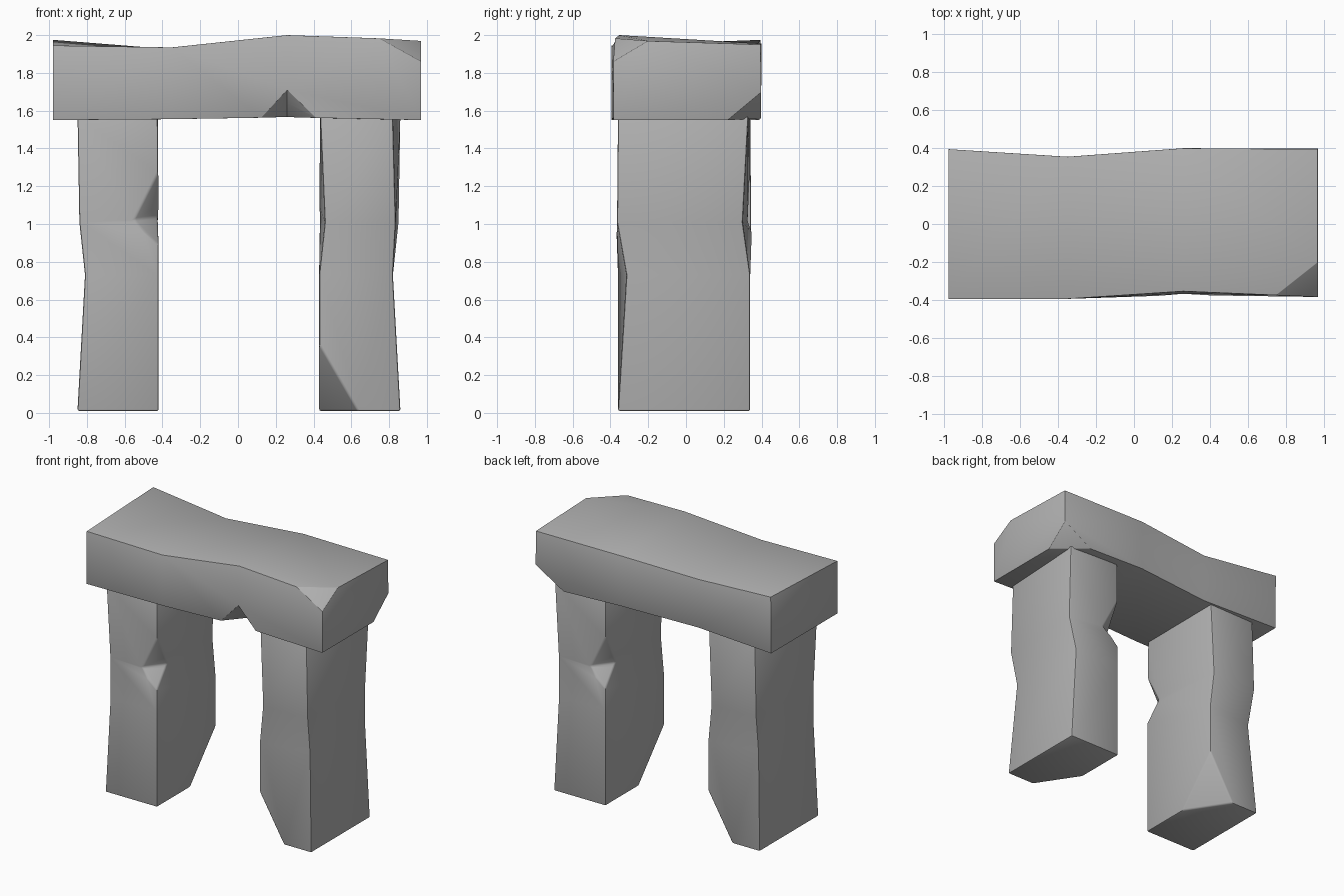
import bpy, bmesh
from math import pi
from mathutils import Matrix, Vector

cube = bpy.data.objects.get("Cube")
if cube:
    bpy.data.objects.remove(cube, do_unlink=True)

# Single grey stone colour
stone = bpy.data.materials.new("grey stone")
stone.use_nodes = True
grey = (0.44, 0.44, 0.44, 1)
stone.diffuse_color = grey
stone.node_tree.nodes["Principled BSDF"].inputs["Base Color"].default_value = grey


def loft(bm, rings):
    """Skin four-cornered rings into a closed block."""
    loops = [[bm.verts.new(p) for p in ring] for ring in rings]
    for a, b in zip(loops, loops[1:]):
        for i in range(4):
            j = (i + 1) % 4
            bm.faces.new((a[i], a[j], b[j], b[i]))
    bm.faces.new(loops[0])
    bm.faces.new(loops[-1])
    bmesh.ops.recalc_face_normals(bm, faces=bm.faces)


def chip(bm, a, b, c, corner):
    """Slice off the block corner beyond the plane through a, b, c."""
    a, b, c, corner = map(Vector, (a, b, c, corner))
    n = (b - a).cross(c - a).normalized()
    if n.dot(corner - a) < 0:
        n.negate()
    cut = bmesh.ops.bisect_plane(bm, geom=bm.verts[:] + bm.edges[:] + bm.faces[:],
                                 plane_co=a, plane_no=n, clear_outer=True)
    edges = [e for e in cut["geom_cut"] if isinstance(e, bmesh.types.BMEdge)]
    bmesh.ops.holes_fill(bm, edges=edges, sides=0)
    bmesh.ops.recalc_face_normals(bm, faces=bm.faces)


def make_object(name, bm):
    mesh = bpy.data.meshes.new(name)
    bm.to_mesh(mesh)
    bm.free()
    mesh.materials.append(stone)
    obj = bpy.data.objects.new(name, mesh)
    bpy.context.collection.objects.link(obj)
    return obj


def notch_cutter(name, a, b, side, top, deep):
    """Wedge that bites an edge between a and b, reaching side, top and deep."""
    bm = bmesh.new()
    mid = (Vector(a) + Vector(b)) / 2
    out = mid + (mid - (Vector(side) + Vector(top)) / 2) * 0.6
    for p in (a, b, side, top, deep, out):
        bm.verts.new(p)
    bmesh.ops.convex_hull(bm, input=bm.verts)
    bmesh.ops.recalc_face_normals(bm, faces=bm.faces)
    obj = make_object(name, bm)
    obj.hide_render = True
    obj.hide_set(True)
    return obj


def finish(obj, cutter):
    """Bite the notch, round the edges slightly and shade smooth."""
    cut = obj.modifiers.new("notch", "BOOLEAN")
    cut.object = cutter
    cut.solver = "EXACT"
    bevel = obj.modifiers.new("worn edges", "BEVEL")
    bevel.width = 0.018
    bevel.segments = 2
    bevel.limit_method = "ANGLE"
    bevel.angle_limit = 0.5
    # Bake the modifiers so that the cutter can go
    bpy.context.view_layer.update()
    deps = bpy.context.evaluated_depsgraph_get()
    baked = bpy.data.meshes.new_from_object(obj.evaluated_get(deps))
    obj.modifiers.clear()
    obj.data = baked
    bpy.data.objects.remove(cutter, do_unlink=True)
    bpy.ops.object.select_all(action="DESELECT")
    obj.select_set(True)
    bpy.context.view_layer.objects.active = obj
    bpy.ops.object.shade_smooth_by_angle(angle=0.6)


# Left upright: height, then inner front, outer front, outer back, inner back
levels = (
    (0.01, (0.43, -0.36), (0.86, -0.36), (0.86, 0.34), (0.43, 0.34)),
    (0.73, (0.43, -0.36), (0.82, -0.315), (0.82, 0.34), (0.43, 0.34)),
    (1.01, (0.46, -0.365), (0.835, -0.365), (0.85, 0.30), (0.43, 0.34)),
    (1.57, (0.435, -0.36), (0.82, -0.36), (0.86, 0.33), (0.435, 0.335)),
)
bm = bmesh.new()
loft(bm, [[(x, y, z) for x, y in ring] for z, *ring in levels])
chip(bm, (0.43, -0.36, 0.36), (0.635, -0.36, 0.01), (0.43, -0.05, 0.01), (0.43, -0.36, 0.01))
left = make_object("left_upright", bm)
cutter = notch_cutter("upright_notch", (0.425, 0.345, 0.88), (0.425, 0.345, 1.3),
                      (0.42, 0.2, 1.04), (0.58, 0.345, 1.02), (0.475, 0.26, 1.03))
finish(left, cutter)

# Right upright is the same stone turned half way round
right = left.copy()
right.data = left.data.copy()
right.name = "right_upright"
right.matrix_world = Matrix.Translation((0.01, -0.02, 0)) @ Matrix.Rotation(pi, 4, "Z")
bpy.context.collection.objects.link(right)

# Lintel: x, then bottom front, top front, top back, bottom back
stations = (
    (-0.98, (-0.395, 1.55), (-0.395, 1.945), (0.395, 1.975), (0.39, 1.55)),
    (-0.35, (-0.395, 1.555), (-0.395, 1.935), (0.355, 1.925), (0.35, 1.56)),
    (0.26, (-0.375, 1.565), (-0.355, 2.0), (0.40, 1.955), (0.395, 1.575)),
    (0.97, (-0.385, 1.55), (-0.385, 1.975), (0.395, 1.95), (0.40, 1.55)),
)
bm = bmesh.new()
loft(bm, [[(x, y, z) for y, z in ring] for x, *ring in stations])
chip(bm, (0.75, -0.38, 1.98), (0.97, -0.20, 1.97), (0.97, -0.385, 1.86), (0.97, -0.385, 1.98))
chip(bm, (0.72, 0.40, 1.55), (0.97, 0.22, 1.55), (0.97, 0.40, 1.70), (0.97, 0.40, 1.55))
lintel = make_object("lintel", bm)
cutter = notch_cutter("lintel_notch", (0.10, -0.395, 1.55), (0.44, -0.395, 1.55),
                      (0.26, -0.22, 1.55), (0.26, -0.385, 1.725), (0.26, -0.29, 1.64))
finish(lintel, cutter)
